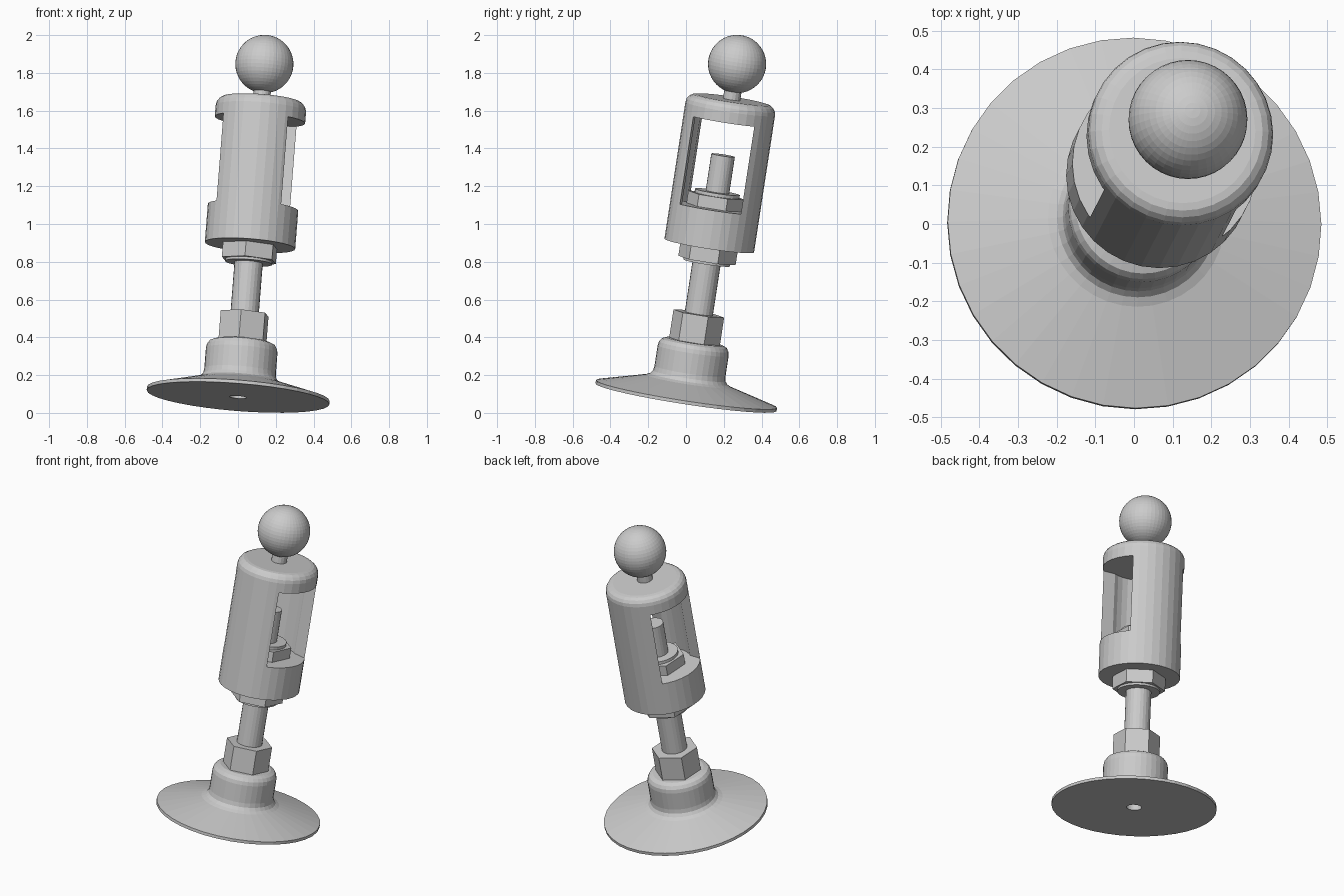
import bpy, bmesh, math
from mathutils import Matrix, Vector

if "Cube" in bpy.data.objects:
    bpy.data.objects.remove(bpy.data.objects["Cube"])

# The whole part leans along one axis; everything is built upright, then tilted
AXIS = Vector((0.078, 0.151, 0.985)).normalized()
TILT = Matrix.Translation((0, 0, 0.083)) @ Vector((0, 0, 1)).rotation_difference(AXIS).to_matrix().to_4x4()
ROLL = math.radians(-8)


def finish(name, bm):
    bmesh.ops.recalc_face_normals(bm, faces=bm.faces)
    me = bpy.data.meshes.new(name)
    bm.to_mesh(me)
    bm.free()
    ob = bpy.data.objects.new(name, me)
    bpy.context.collection.objects.link(ob)
    ob.matrix_world = TILT
    return ob


def lathe(name, profile, sides=32, start=0.0):
    """Turn a profile of (radius, height) points about the axis."""
    bm = bmesh.new()
    rot = Matrix.Rotation(start, 3, 'Z')
    vs = [bm.verts.new(rot @ Vector((r, 0, h))) for r, h in profile]
    es = [bm.edges.new(p) for p in zip(vs, vs[1:])]
    bmesh.ops.spin(bm, geom=vs + es, axis=(0, 0, 1), cent=(0, 0, 0),
                   angle=math.tau, steps=sides, use_duplicate=False)
    bmesh.ops.remove_doubles(bm, verts=bm.verts, dist=1e-5)
    return finish(name, bm)


def rod(name, r, z0, z1, sides=32):
    return lathe(name, [(0, z0), (r, z0), (r, z1), (0, z1)], sides,
                 math.radians(22) if sides == 6 else 0)


def cut(ob, cutter):
    mod = ob.modifiers.new("cut", 'BOOLEAN')
    mod.operation = 'DIFFERENCE'
    mod.solver = 'EXACT'
    mod.object = cutter
    bpy.context.view_layer.objects.active = ob
    bpy.ops.object.modifier_apply(modifier=mod.name)
    bpy.data.objects.remove(cutter)


# Flared foot with rounded collar and a blind hole underneath
lathe("foot", [(0, 0.15), (0.045, 0.15), (0.045, 0), (0.485, 0), (0.485, 0.018),
               (0.23, 0.087), (0.207, 0.098), (0.194, 0.115), (0.19, 0.14),
               (0.19, 0.25), (0.186, 0.272), (0.174, 0.29), (0.15, 0.30), (0, 0.30)], 36)

# Hex and shaft
rod("foot_hex", 0.137, 0.29, 0.45, 6)
rod("shaft", 0.075, 0.44, 0.83, 24)

# Lock nuts on both sides of the cage floor
rod("lower_nut", 0.155, 0.735, 0.82, 6)
rod("lower_nut_face", 0.125, 0.722, 0.74)
rod("upper_nut", 0.155, 1.01, 1.085, 6)
rod("upper_nut_face", 0.12, 1.08, 1.103)
rod("stud", 0.063, 1.09, 1.30, 24)

# Cage: rounded cylinder, slotted through and bored hollow
cage = lathe("cage", [(0, 0.815), (0.24, 0.815), (0.24, 1.55), (0.236, 1.57),
                      (0.225, 1.586), (0.209, 1.597), (0.19, 1.60), (0, 1.60)])
bm = bmesh.new()
bmesh.ops.create_cube(bm, size=1, matrix=Matrix.Rotation(ROLL, 4, 'Z')
                      @ Matrix.Translation((0, 0, 1.255)) @ Matrix.Diagonal((1, 0.33, 0.47, 1)))
cut(cage, finish("slot_cutter", bm))
cut(cage, rod("bore_cutter", 0.19, 1.02, 1.49))

# Neck and ball
rod("neck", 0.046, 1.59, 1.70, 16)
bm = bmesh.new()
bmesh.ops.create_uvsphere(bm, u_segments=40, v_segments=24, radius=0.154,
                          matrix=Matrix.Translation((0, 0, 1.79)))
finish("ball", bm)
